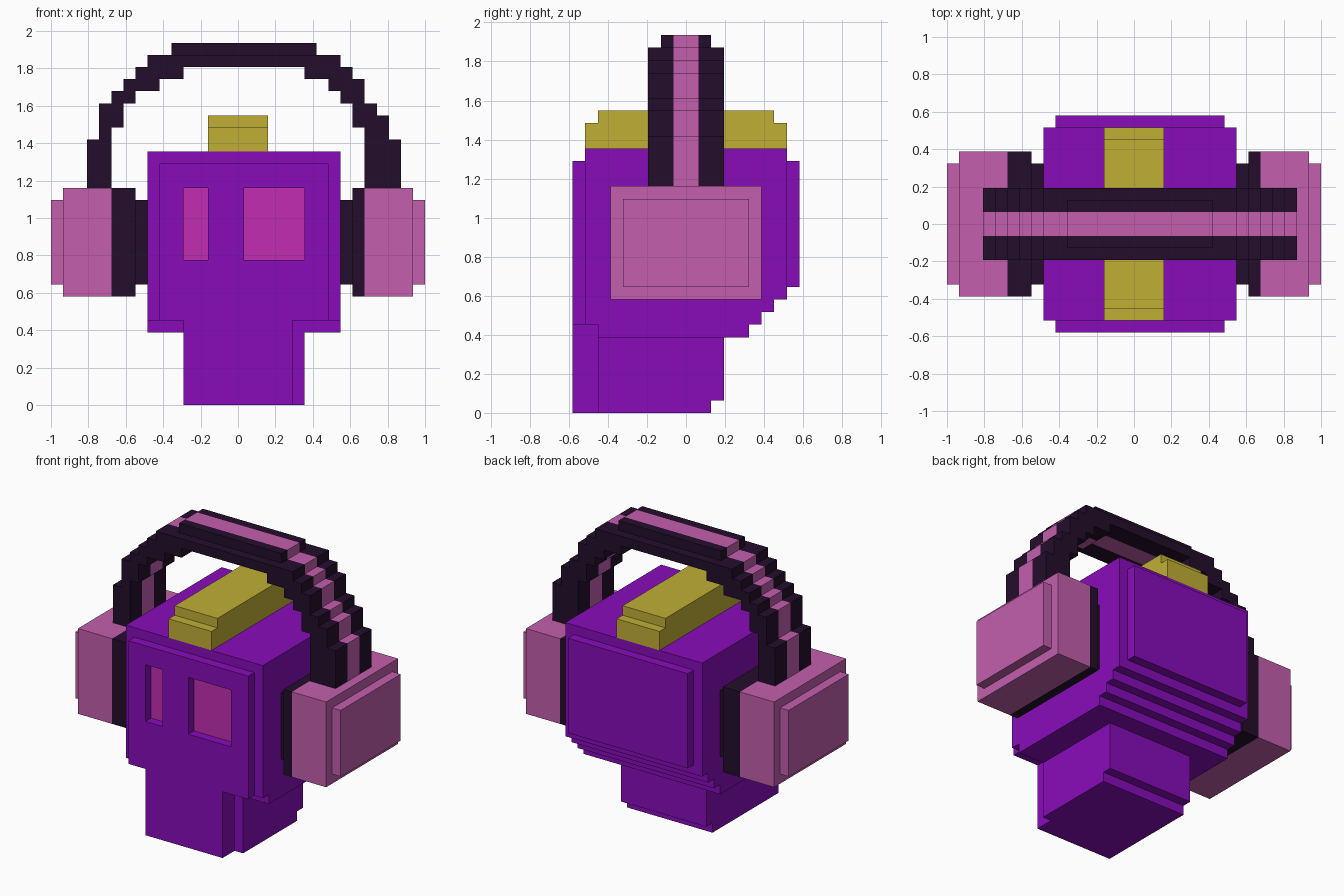
import bpy
import bmesh

U = 2 / 31  # one block
CENTRE = (15.5, 9, 0)

cube = bpy.data.objects.get("Cube")
if cube:
    bpy.data.objects.remove(cube, do_unlink=True)


def material(name, rgb):
    linear = [((c / 255 + 0.055) / 1.055) ** 2.4 if c > 10 else c / 255 / 12.92 for c in rgb]
    mat = bpy.data.materials.new(name)
    mat.use_nodes = True
    mat.diffuse_color = (*linear, 1)
    node = next(n for n in mat.node_tree.nodes if n.type == 'BSDF_PRINCIPLED')
    node.inputs["Base Color"].default_value = (*linear, 1)
    return mat


PURPLE = material("purple", (136, 12, 186))
PINK = material("soft_pink", (196, 95, 174))
MAGENTA = material("magenta", (194, 45, 178))
YELLOW = material("mustard_yellow", (192, 175, 53))
DARK = material("dark_plum", (35, 13, 43))


def prism(name, axis, outline, start, end, mat):
    """Extrude an outline, given in blocks, along the x or y axis."""
    bm = bmesh.new()
    verts = []
    for a, b in outline:
        co = (start, a, b) if axis == 'x' else (a, start, b)
        verts.append(bm.verts.new([(c - o) * U for c, o in zip(co, CENTRE)]))
    face = bm.faces.new(verts)
    side = bmesh.ops.extrude_face_region(bm, geom=[face])["geom"]
    moved = [v for v in side if isinstance(v, bmesh.types.BMVert)]
    depth = (end - start) * U
    bmesh.ops.translate(bm, verts=moved, vec=(depth, 0, 0) if axis == 'x' else (0, depth, 0))
    bmesh.ops.recalc_face_normals(bm, faces=bm.faces)
    mesh = bpy.data.meshes.new(name)
    bm.to_mesh(mesh)
    bm.free()
    mesh.materials.append(mat)
    obj = bpy.data.objects.new(name, mesh)
    bpy.context.collection.objects.link(obj)
    return obj


def box(name, x, y, z, mat):
    outline = [(x[0], z[0]), (x[1], z[0]), (x[1], z[1]), (x[0], z[1])]
    return prism(name, 'y', outline, y[0], y[1], mat)


def cut(obj, cutter):
    cutter.hide_render = True
    mod = obj.modifiers.new("cut", 'BOOLEAN')
    mod.operation = 'DIFFERENCE'
    mod.solver = 'EXACT'
    mod.object = cutter
    graph = bpy.context.evaluated_depsgraph_get()
    mesh = bpy.data.meshes.new_from_object(obj.evaluated_get(graph))
    obj.modifiers.clear()
    obj.data = mesh
    bpy.data.objects.remove(cutter, do_unlink=True)


# Head with a stepped lower back
head = [(1, 21), (1, 7), (2, 7), (2, 6), (14, 6)]
for step in range(3):
    head += [(14 + step, 7 + step), (15 + step, 7 + step)]
head.append((17, 21))
prism("head", 'x', head, 8, 24, PURPLE)
box("back_plate", (9, 23), (17, 18), (10, 20), PURPLE)

# Face plate with sunken eyes
face_plate = box("face_plate", (9, 23), (0, 1), (7, 20), PURPLE)
for name, x in (("right_eye", (11, 13)), ("left_eye", (16, 21))):
    cut(face_plate, box("eye_cutter", x, (-1, 1.5), (12, 18), PURPLE))
    box(name, x, (0.94, 1), (12, 18), MAGENTA)

# Jaw
prism("jaw", 'x', [(2, 0), (11, 0), (11, 1), (12, 1), (12, 6), (2, 6)], 11, 21, PURPLE)
box("jaw_front", (11, 20), (0, 2), (0, 7), PURPLE)

# Crest on top of the head
prism("crest", 'x', [(1, 21), (17, 21), (17, 23), (16, 23), (16, 24),
                     (2, 24), (2, 23), (1, 23)], 13, 18, YELLOW)

# Ear cups, mirrored; the right pad is one block thicker
for side, pad_inner in (("left", 25), ("right", 24)):
    layers = (("neck", pad_inner - 1, pad_inner, 1, DARK),
              ("pad", pad_inner, 26, 0, DARK),
              ("shell", 26, 30, 0, PINK),
              ("cap", 30, 31, 1, PINK))
    for part, a, b, inset, mat in layers:
        x = (a, b) if side == "left" else (31 - b, 31 - a)
        box(f"{side}_ear_{part}", x, (3 + inset, 15 - inset), (9 + inset, 18 - inset), mat)

# Headband arch: bottom, top, then outer and inner edges on each side
ROWS = [(18, 22, 3, 5, 26, 29), (22, 23, 4, 5, 26, 28), (23, 24, 4, 6, 25, 28),
        (24, 25, 4, 6, 25, 27), (25, 26, 5, 7, 24, 26), (26, 27, 6, 9, 23, 26),
        (27, 28, 7, 11, 21, 25)]
TOP = [(8, 28), (8, 29), (10, 29), (24, 29), (24, 28)]


def edge(column, rows):
    return [(r[column], z) for r in rows for z in r[:2]]


def edge_down(column):
    return edge(column, ROWS)[::-1]


def tidy(points):
    """Drop repeated and collinear points."""
    points = [p for i, p in enumerate(points) if p != points[i - 1]]
    n = len(points)
    return [p for i, p in enumerate(points)
            if not any(points[i - 1][k] == p[k] == points[(i + 1) % n][k] for k in (0, 1))]


arch = tidy(edge(2, ROWS) + TOP + edge_down(5) + edge(4, ROWS) + edge_down(3))
for name, y0, y1, mat in (("band_front", 6, 8, DARK), ("band_stripe", 8, 10, PINK),
                          ("band_back", 10, 12, DARK)):
    prism(name, 'y', arch, y0, y1, mat)
for name, y, mat in (("band_top_front", (7, 8), DARK), ("band_top_stripe", (8, 10), PINK),
                     ("band_top_back", (10, 11), DARK)):
    box(name, (10, 22), y, (29, 30), mat)
